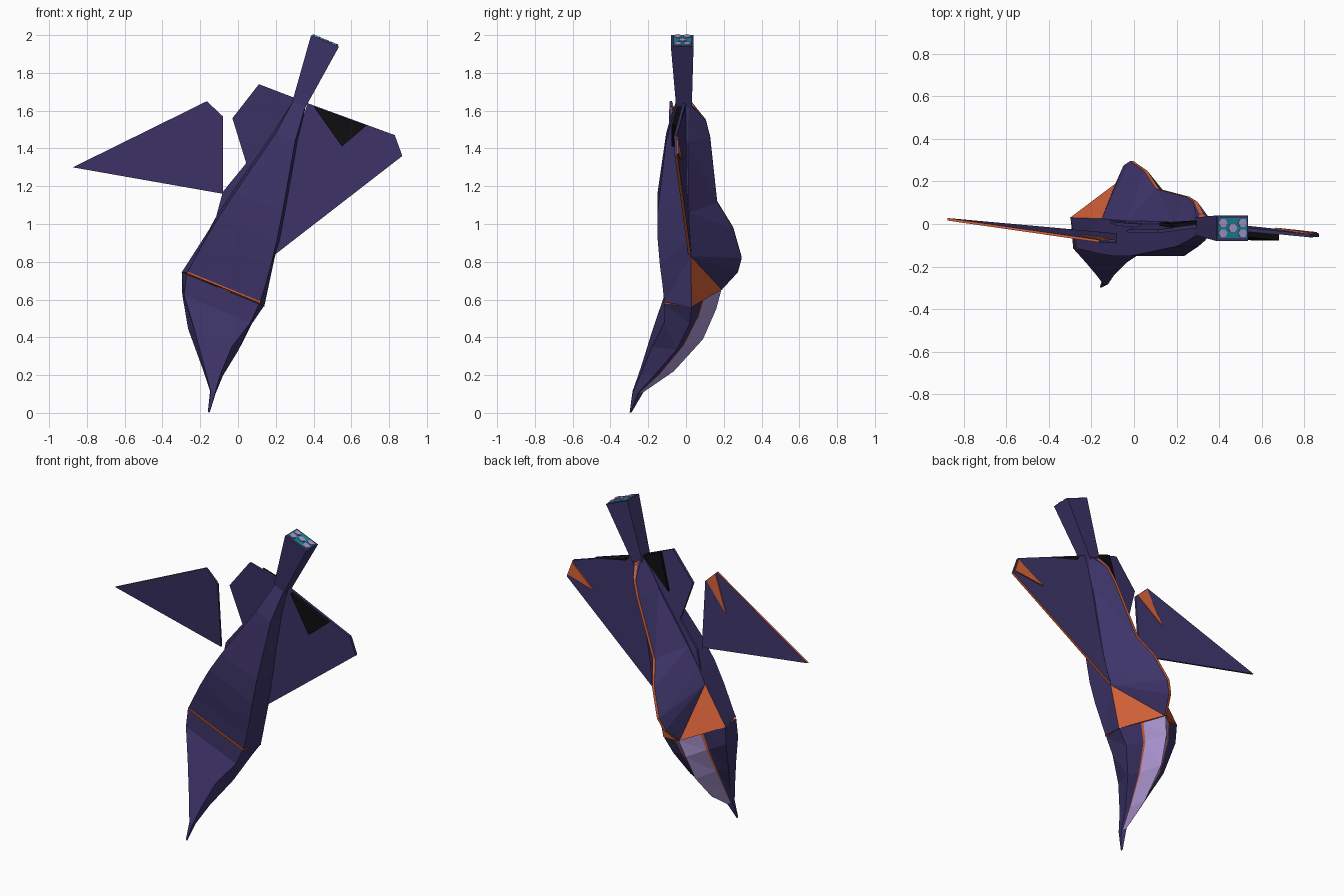
import bpy, bmesh, math
from mathutils import Vector

if "Cube" in bpy.data.objects:
    bpy.data.objects.remove(bpy.data.objects["Cube"])

def mat(name, c):
    m = bpy.data.materials.new(name)
    m.diffuse_color = (*c, 1)
    m.use_nodes = True
    m.node_tree.nodes["Principled BSDF"].inputs["Base Color"].default_value = m.diffuse_color
    return m

PURPLE = mat("dark purple", (0.047, 0.034, 0.14))
ORANGE = mat("orange", (0.66, 0.12, 0.04))
LAV = mat("lavender", (0.42, 0.31, 0.66))
CYAN = mat("teal", (0.01, 0.24, 0.29))
BLACK = mat("black", (0.004, 0.004, 0.005))
MATS = [PURPLE, ORANGE, LAV, CYAN, BLACK]

# tilted craft frame: s runs towards the tail, r to the right, y is up out of the back
O = Vector((-0.075, 0, 0.665))
A = Vector((0.38, 0, 0.925))
R = Vector((0.925, 0, -0.38))

def P(s, r, y):
    return O + A * s + R * r + Vector((0, y, 0))

def make(name, faces):
    """faces: list of (points, material index); coincident points are merged"""
    bm = bmesh.new()
    for pts, mi in faces:
        keep = []
        for p in pts:
            if all((p - q).length > 1e-5 for q in keep):
                keep.append(p)
        if len(keep) > 2:
            bm.faces.new([bm.verts.new(p) for p in keep]).material_index = mi
    bmesh.ops.remove_doubles(bm, verts=bm.verts, dist=1e-5)
    bmesh.ops.recalc_face_normals(bm, faces=bm.faces)
    me = bpy.data.meshes.new(name)
    bm.to_mesh(me)
    bm.free()
    for m in MATS:
        me.materials.append(m)
    ob = bpy.data.objects.new(name, me)
    bpy.context.collection.objects.link(ob)
    return ob

def plate(name, pts, t=0.008, orange=(), face=0):
    """flat sheet thickened along y; the edges listed in orange are painted"""
    pts = [Vector(p) for p in pts]
    d = Vector((0, t, 0))
    n = len(pts)
    fs = [([p + d for p in pts], face), ([p - d for p in pts], face)]
    for i in range(n):
        a, b = pts[i], pts[(i + 1) % n]
        fs.append(([a - d, b - d, b + d, a + d], 1 if i in orange else face))
    return make(name, fs)

# main hull: belly (s, half, y), chine (s, half, y), ridge (s, y)
hull = [
    ((0.00, .209, -.115), (-.015, .237, .03), (-.01, .19)),
    ((0.10, .199, -.125), (.255, .188, .025), (.09, .275)),
    ((0.20, .187, -.138), (.255, .188, .025), (.17, .295)),
    ((0.34, .165, -.15), (.35, .178, .02), (.34, .25)),
    ((0.49, .135, -.15), (.49, .150, .015), (.49, .165)),
    ((0.86, .055, -.105), (.86, .070, .01), (.86, .128)),
    ((0.96, .045, -.08), (.96, .055, .01), (.957, .105)),
    ((1.06, .033, -.05), (1.06, .035, .02), (1.03, .048)),
]
W = 0.009
faces = []
for i, (p, q) in enumerate(zip(hull, hull[1:])):
    (b0, c0, t0), (b1, c1, t1) = p, q
    for k in (-1, 1):
        B0, B1 = [P(b[0], k * b[1], b[2]) for b in (b0, b1)]
        C0, C1 = [P(c[0], k * c[1], c[2]) for c in (c0, c1)]
        T0, T1 = [P(t[0], k * W, t[1]) for t in (t0, t1)]
        faces += [([B0, B1, C1], 0), ([B0, C1, C0], 0)]
        faces += [([C0, C1, T0], 1 if i == 0 else 0), ([C1, T1, T0], 0)]
    faces.append(([P(b0[0], -b0[1], b0[2]), P(b0[0], b0[1], b0[2]),
                   P(b1[0], b1[1], b1[2]), P(b1[0], -b1[1], b1[2])], 0))
    faces.append(([P(t0[0], -W, t0[1]), P(t0[0], W, t0[1]),
                   P(t1[0], W, t1[1]), P(t1[0], -W, t1[1])], 1))
for b, c, t in (hull[0], hull[-1]):      # end caps
    faces.append(([P(b[0], -b[1], b[2]), P(b[0], b[1], b[2]), P(c[0], c[1], c[2]),
                   P(t[0], W, t[1]), P(t[0], -W, t[1]), P(c[0], -c[1], c[2])], 1))
make("main_hull", faces)

# nose: centre x, z, then belly half/y, chine half/y, canopy edge half/y, canopy top y
nose = [
    (-.080, .655, .208, -.115, .235, .03, .10, .10, .188),
    (-.110, .550, .190, -.115, .200, .02, .09, .07, .160),
    (-.130, .390, .105, -.180, .145, -.05, .08, -.01, .090),
    (-.135, .220, .045, -.240, .060, -.17, .045, -.14, -.065),
    (-.133, .110, .012, -.283, .016, -.255, .009, -.245, -.225),
    (-.155, .003, .004, -.298, .005, -.294, .003, -.290, -.288),
]

def ring(n):
    x, z, bh, by, ch, cy, kh, ky, ty = n
    half = [(bh, by), (ch, cy), (kh + (ch - kh) * .1, ky + (cy - ky) * .1), (kh, ky)]
    prof = half + [(0, ty)] + [(-h, y) for h, y in reversed(half)]
    return [Vector((x, y, z)) + R * h for h, y in prof]

paint = [0, 0, 1, 2, 2, 1, 0, 0, 0]      # hull, orange rim, canopy, ...
rings = [ring(n) for n in nose]
faces = [(rings[0], 1), (rings[-1], 0)]
for i, (a, b) in enumerate(zip(rings, rings[1:])):
    for j in range(9):
        k = (j + 1) % 9
        m = paint[j] if i < 4 else 0
        faces += [([a[j], a[k], b[k]], m), ([a[j], b[k], b[j]], m)]
make("nose_and_canopy", faces)

# orange fracture line across the belly
plate("fracture_line", [P(-.005, -.209, -.116), P(-.005, .209, -.116),
                        P(.004, .209, -.116), P(.004, -.209, -.116)], .003, (), 1)

# tail boom flaring into the engine block
def rect(s, h, y0, y1):
    return [P(s, -h, y0), P(s, h, y0), P(s, h, y1), P(s, -h, y1)]

a, b = rect(1.02, .035, -.05, .03), rect(1.41, .08, -.08, .04)
make("tail_boom", [(a, 0), (b, 0)] +
     [([a[i], a[(i + 1) % 4], b[(i + 1) % 4], b[i]], 0) for i in range(4)])

def slab(name, outline, s0, s1, m):
    """outline of (r, y) pairs extruded along the craft axis"""
    lo = [P(s0, *p) for p in outline]
    hi = [P(s1, *p) for p in outline]
    n = len(lo)
    make(name, [(lo, m), (hi, m)] +
         [([lo[i], lo[(i + 1) % n], hi[(i + 1) % n], hi[i]], m) for i in range(n)])

slab("engine_plate", [(-.073, -.066), (.073, -.066), (.073, .028), (-.073, .028)], 1.405, 1.414, 3)
for i, (r, y) in enumerate([(-.05, .005), (.05, .005), (0, -.019), (-.05, -.043), (.05, -.043)]):
    hexa = [(r + .023 * math.cos(k * math.pi / 3), y + .021 * math.sin(k * math.pi / 3))
            for k in range(6)]
    slab(f"thruster_{i + 1}", hexa, 1.41, 1.419, 2)

# right wing, with the leading edge painted
plate("right_wing", [P(.255, .18, .02), P(1.002, .61, -.052), P(1.089, .531, -.055),
                     P(1.07, .04, -.01), P(.6, .08, .0)], .008, (0,))
# broken stub of the left wing
plate("left_wing_stub", [P(.255, -.17, .02), P(.465, -.197, .0), P(.653, -.14, -.01),
                         P(.845, -.298, -.035), P(1.065, -.237, -.035),
                         P(1.07, -.03, -.01), P(.5, -.08, .0)])
# left wing, torn off and drifting
plate("left_wing_detached", [(-.875, .022, 1.30), (-.165, -.08, 1.65), (-.08, -.085, 1.57),
                             (-.08, -.05, 1.16)], .006, (0,))

# orange spikes on the back of the wing tips
plate("right_tip_mark", [P(1.01, .595, -.042), P(1.08, .535, -.045), P(.90, .43, -.021)], .004, (), 1)
plate("left_tip_mark", [(-.158, -.073, 1.638), (-.09, -.078, 1.578), (-.25, -.047, 1.42)], .004, (), 1)

# black flaps
plate("right_flap", [P(1.066, .075, -.025), P(1.08, .374, -.055), P(.927, .295, -.055)], .022, (), 4)
plate("left_flap", [P(1.066, -.04, .005), P(1.066, -.16, -.012), P(.83, -.13, -.005)], .012, (), 4)
